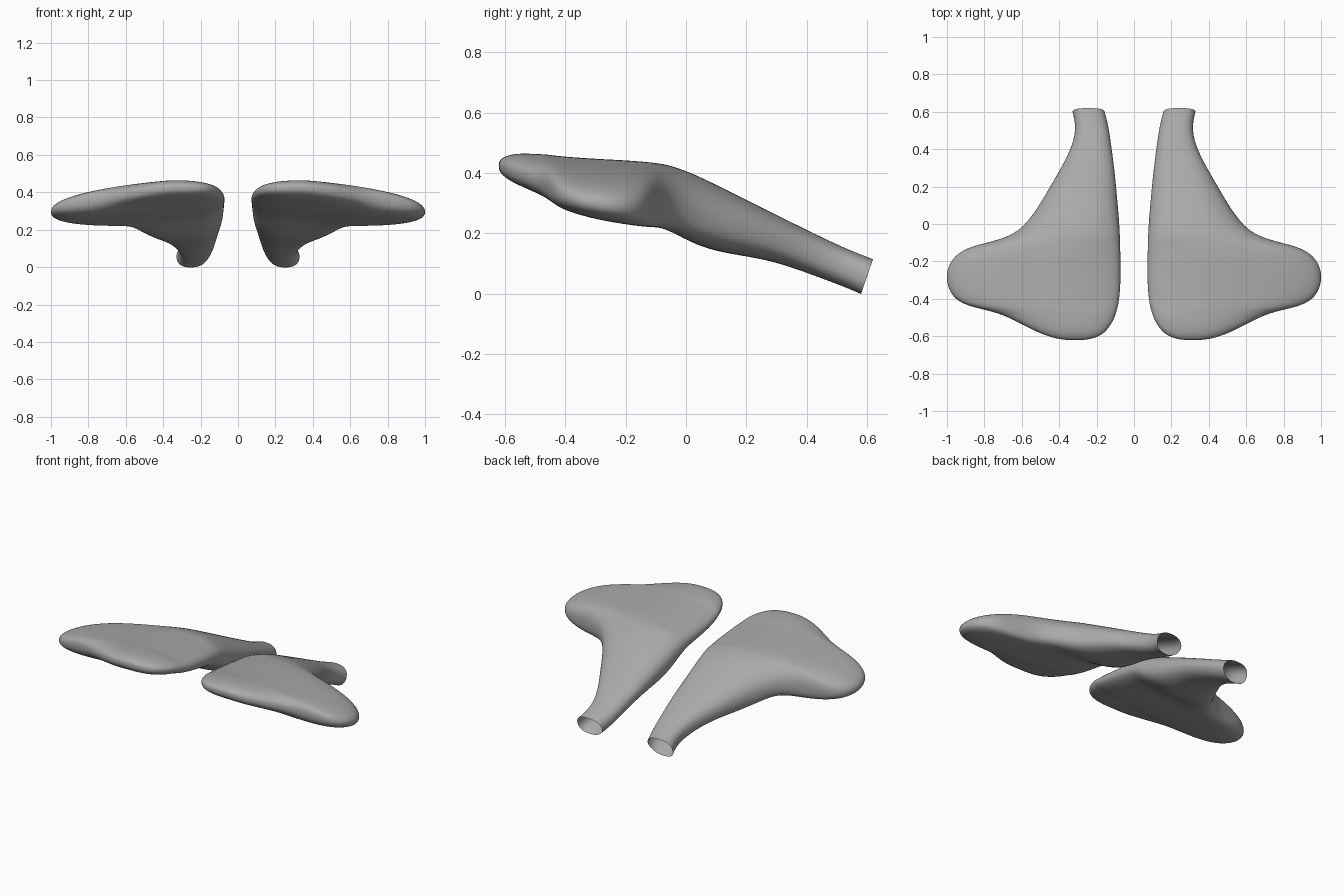
import bpy, bmesh, math

if "Cube" in bpy.data.objects:
    bpy.data.objects.remove(bpy.data.objects["Cube"])

# Cross-sections from front to back: y, inner x, outer x, top z, bottom z
SECTIONS = [
    (-0.621, .27, .36, .436, .412), (-0.612, .215, .42, .448, .396),
    (-0.59, .167, .49, .459, .378), (-0.555, .133, .565, .465, .363),
    (-0.51, .106, .65, .465, .348),
    (-0.475, .094, .73, .464, .338), (-0.452, .087, .83, .463, .331),
    (-0.432, .082, .905, .461, .322), (-0.40, .077, .96, .459, .309),
    (-0.35, .071, .995, .456, .295), (-0.28, .069, 1.008, .452, .278),
    (-0.22, .069, .994, .449, .266), (-0.17, .070, .96, .445, .255),
    (-0.13, .071, .90, .441, .245), (-0.105, .072, .81, .437, .236),
    (-0.08, .073, .71, .433, .226), (-0.04, .075, .62, .422, .203),
    (0.03, .079, .555, .396, .162), (0.12, .087, .495, .351, .134),
    (0.25, .099, .42, .286, .116), (0.35, .111, .362, .236, .087),
    (0.45, .125, .32, .187, .05), (0.53, .137, .312, .149, .02),
    (0.60, .157, .329, .114, -.002),
]
RING = 28


def sgn_pow(v, p):
    return math.copysign(abs(v) ** p, v)


def ring_points(section, sign, is_rim):
    y, xi, xo, zt, zb = section
    pts = []
    for i in range(RING):
        a = 2 * math.pi * i / RING
        s = sgn_pow(math.sin(a), .82)
        x = (xi + xo) / 2 + (xo - xi) / 2 * sgn_pow(math.cos(a), .82)
        # Narrow ankle leans outwards underneath
        if s < 0 and y > 0:
            x -= s * .02 * (xo - x) / (xo - xi) * min(1, y / .3)
        z = (zt + zb) / 2 + (zt - zb) / 2 * s
        # Outer lobe droops towards its tip
        z -= .07 * max(0, (x - .35) / .65) ** 1.2
        # Open end is cut square to the sloping ankle
        pts.append((sign * x, y + (.02 * s if is_rim else 0), z))
    return pts


grey = bpy.data.materials.new("dark_grey")
grey.diffuse_color = (.4, .4, .4, 1)
grey.use_nodes = True
grey.node_tree.nodes["Principled BSDF"].inputs["Base Color"].default_value = grey.diffuse_color


def build_flipper(name, sign):
    bm = bmesh.new()
    rings = [[bm.verts.new(p) for p in ring_points(s, sign, s is SECTIONS[-1])]
             for s in SECTIONS]
    for a, b in zip(rings, rings[1:]):
        for i in range(RING):
            j = (i + 1) % RING
            bm.faces.new((a[i], a[j], b[j], b[i]))
    # Closed toe, open back end
    bm.faces.new(rings[0])
    bmesh.ops.recalc_face_normals(bm, faces=bm.faces)
    # Toe cap must face forward
    bm.faces.ensure_lookup_table()
    if bm.faces[-1].normal.y > 0:
        bmesh.ops.reverse_faces(bm, faces=bm.faces)
    for f in bm.faces:
        f.smooth = True
    mesh = bpy.data.meshes.new(name)
    bm.to_mesh(mesh)
    bm.free()
    mesh.materials.append(grey)
    obj = bpy.data.objects.new(name, mesh)
    bpy.context.collection.objects.link(obj)
    sub = obj.modifiers.new("smooth", 'SUBSURF')
    sub.levels = sub.render_levels = 2


build_flipper("flipper_right", 1)
build_flipper("flipper_left", -1)
